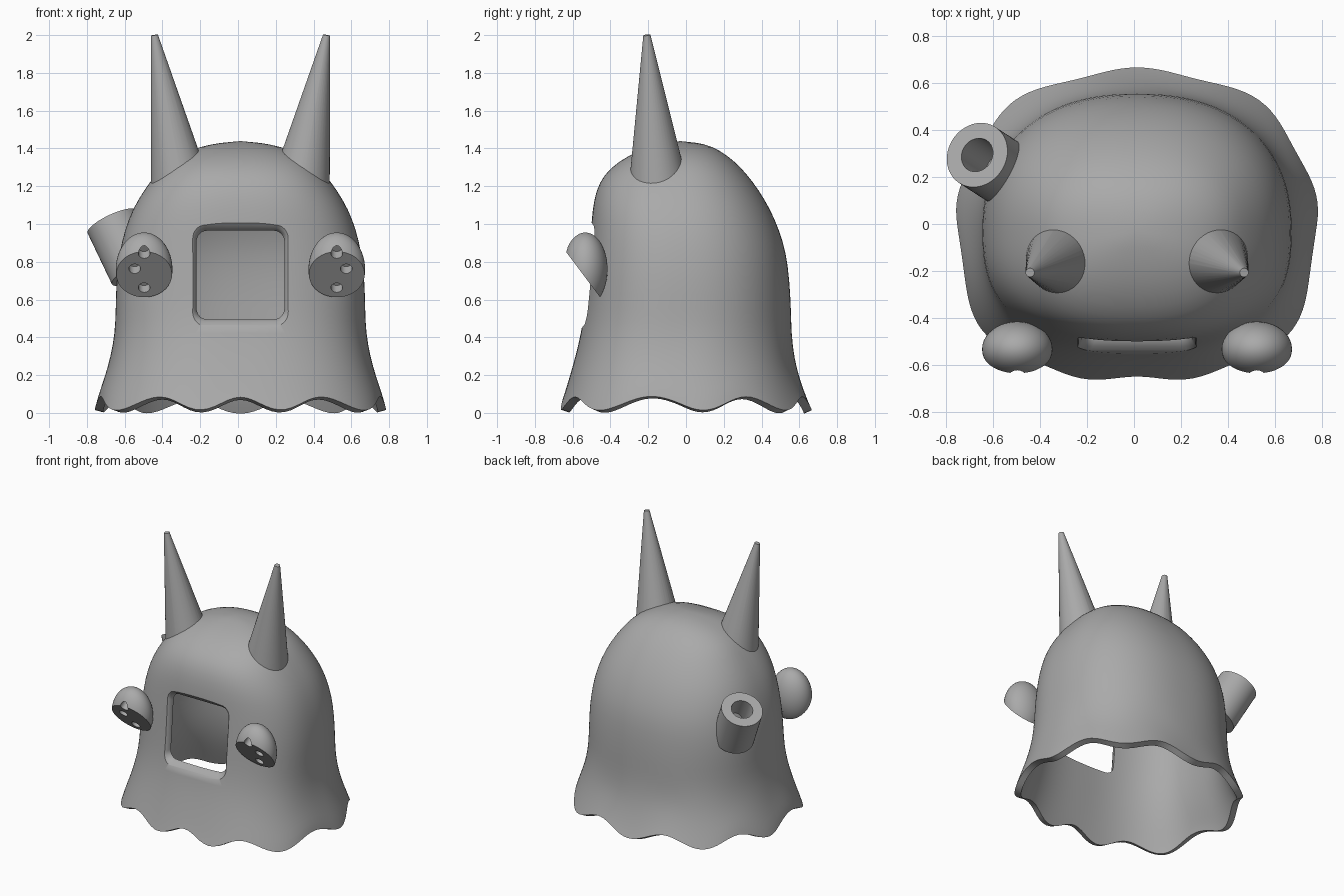
import bpy, bmesh, math
from mathutils import Vector, Matrix

default = bpy.data.objects.get("Cube")
if default:
    bpy.data.objects.remove(default, do_unlink=True)

grey = bpy.data.materials.new("plain grey")
grey.use_nodes = True
grey.diffuse_color = (0.4, 0.4, 0.4, 1)
grey.node_tree.nodes["Principled BSDF"].inputs["Base Color"].default_value = grey.diffuse_color

CX, CY = 0.013, -0.03
# Body levels: height, half width, reach to the front, reach to the back
LEVELS = [
    (.05, .762, .66, .655), (.1, .75, .643, .632), (.2, .715, .613, .595),
    (.3, .687, .585, .57), (.42, .665, .556, .558), (.55, .66, .535, .556),
    (.7, .658, .522, .548), (.85, .64, .51, .53), (.97, .612, .502, .493),
    (1.08, .57, .495, .445), (1.18, .51, .475, .385), (1.26, .45, .435, .325),
    (1.33, .385, .36, .26), (1.39, .28, .25, .18), (1.425, .15, .13, .1)]
TOP = 1.44
SIDES = 72


def finish(name, bm):
    bmesh.ops.recalc_face_normals(bm, faces=bm.faces)
    mesh = bpy.data.meshes.new(name)
    bm.to_mesh(mesh)
    bm.free()
    mesh.materials.append(grey)
    obj = bpy.data.objects.new(name, mesh)
    bpy.context.collection.objects.link(obj)
    return obj


def loft(bm, rings, cap_start=True, cap_end=True):
    """Skin a list of closed point rings."""
    rows = [[bm.verts.new(p) for p in ring] for ring in rings]
    for a, b in zip(rows, rows[1:]):
        n = len(a)
        for i in range(n):
            bm.faces.new((a[i], a[(i + 1) % n], b[(i + 1) % n], b[i]))
    if cap_start:
        bm.faces.new(rows[0])
    if cap_end:
        bm.faces.new(rows[-1])
    return rows


def rod(bm, start, end, r1, r2, sides=40):
    """Cylinder or cone between two points."""
    start, end = Vector(start), Vector(end)
    turn = (end - start).to_track_quat('Z', 'Y')
    ring = [Vector((math.cos(k * math.tau / sides), math.sin(k * math.tau / sides), 0))
            for k in range(sides)]
    loft(bm, [[c + turn @ (v * r) for v in ring] for c, r in ((start, r1), (end, r2))])


def cut(obj, cutter):
    cutter.hide_render = True
    mod = obj.modifiers.new("cut", 'BOOLEAN')
    mod.operation, mod.solver, mod.object = 'DIFFERENCE', 'EXACT', cutter


def bake(obj, angle=35):
    """Apply the modifiers and smooth the result."""
    bpy.ops.object.select_all(action='DESELECT')
    obj.select_set(True)
    bpy.context.view_layer.objects.active = obj
    bpy.ops.object.convert(target='MESH')
    bpy.ops.object.shade_smooth_by_angle(angle=math.radians(angle))


def shroud(name, inset, wave, closed):
    """Domed cloak with nine hanging points round the hem."""
    bm = bmesh.new()
    rings = []
    for z, w, front, back in LEVELS:
        ring = []
        fade = max(0, 1 - z / .4) * wave
        for k in range(SIDES):
            t = k * math.tau / SIDES
            s, c = math.sin(t), math.cos(t)
            n = 2.6 if c > 0 else 2.3
            r = (abs(s) ** n + abs(c) ** n) ** (-1 / n)
            phase = math.cos(9 * (t + (.15 * math.sin(2 * t) if c > 0 else 0)))
            r *= 1 - .022 * phase * fade
            depth = (front + CY if c > 0 else back - CY) - inset
            ring.append((CX + (w - inset) * r * s, CY - depth * r * c,
                         z * (1 - inset / TOP) + .045 * phase * fade))
        rings.append(ring)
    rows = loft(bm, rings, closed, False)
    pole = bm.verts.new((CX, CY, TOP - inset))
    for i in range(SIDES):
        bm.faces.new((rows[-1][i], rows[-1][(i + 1) % SIDES], pole))
    return finish(name, bm)


# Hollow body
body = shroud("body", 0, 1, False)
sub = body.modifiers.new("smooth", 'SUBSURF')
sub.levels = sub.render_levels = 1
wall = body.modifiers.new("wall", 'SOLIDIFY')
wall.thickness, wall.offset = .045, -1
cavity = shroud("cavity_cutter", .04, 0, True)


# Square front window with a rolled edge
def rounded_square(half, y):
    r = half * .3 - .015
    ring = []
    for k in range(32):
        q = k // 8
        a = (q + (k % 8) / 7) * math.pi / 2
        sx, sz = (1, -1, -1, 1)[q], (1, 1, -1, -1)[q]
        x = sx * (half - r) + r * math.cos(a)
        z = sz * (half - r) + r * math.sin(a)
        ring.append((CX + x, y + .09 * z, .73 + z))
    return ring


bm = bmesh.new()
loft(bm, [rounded_square(h, y) for h, y in (
    (.31, -.75), (.29, -.535), (.265, -.515), (.247, -.498), (.236, -.478),
    (.23, -.45), (.228, -.3))])
window = finish("window_cutter", bm)
cut(body, window)
bake(body)
helpers = [window, cavity]

for side, label in ((-1, "right"), (1, "left")):
    # Tapering horn
    bm = bmesh.new()
    tip = Vector((CX + side * .456, -.207, 2))
    base = Vector((CX + side * .325, -.15, 1.24))
    rod(bm, base, tip, .15, .019)
    horn = finish(label + "_horn", bm)
    cut(horn, cavity)
    bake(horn)

    # Egg-shaped pod, sliced by a plane that faces forward and down
    bm = bmesh.new()
    bmesh.ops.create_uvsphere(bm, u_segments=40, v_segments=24, radius=1)
    centre = Vector((CX + side * .51, -.533, .759))
    bm.transform(Matrix.Translation(centre) @ Matrix.Diagonal((.15, .118, .196, 1)))
    normal = Vector((0, -.80, -.6))
    face_mid = Vector((centre.x, -.547, .735))
    sliced = bmesh.ops.bisect_plane(bm, geom=bm.verts[:] + bm.edges[:] + bm.faces[:],
                                    plane_co=face_mid, plane_no=normal, clear_outer=True)
    bmesh.ops.holes_fill(bm, edges=[e for e in sliced["geom_cut"]
                                    if isinstance(e, bmesh.types.BMEdge)])
    pod = finish(label + "_pod", bm)

    # Three small holes in the flat face
    bm = bmesh.new()
    up = Vector((0, -.6, .8))
    for dx, dv in ((0, .135), (.05, .035), (0, -.09)):
        p = face_mid + Vector((side * dx, 0, 0)) + up * dv
        rod(bm, p + normal * .1, p - normal * .06, .031, .031, 20)
    holes = finish(label + "_hole_cutter", bm)
    cut(pod, holes)
    cut(pod, cavity)
    bake(pod)
    helpers.append(holes)

# Slanted pipe on the right side of the back
axis = Vector((-.415, .27, .87)).normalized()
mouth = Vector((-.668, .294, 1.012))
bm = bmesh.new()
rod(bm, mouth - axis * .31, mouth, .142, .142, 48)
pipe = finish("side_pipe", bm)
bm = bmesh.new()
rod(bm, mouth - axis * .25, mouth + axis * .1, .074, .074, 32)
bore = finish("bore_cutter", bm)
cut(pipe, bore)
cut(pipe, cavity)
bake(pipe)

for obj in helpers + [bore]:
    bpy.data.objects.remove(obj, do_unlink=True)
